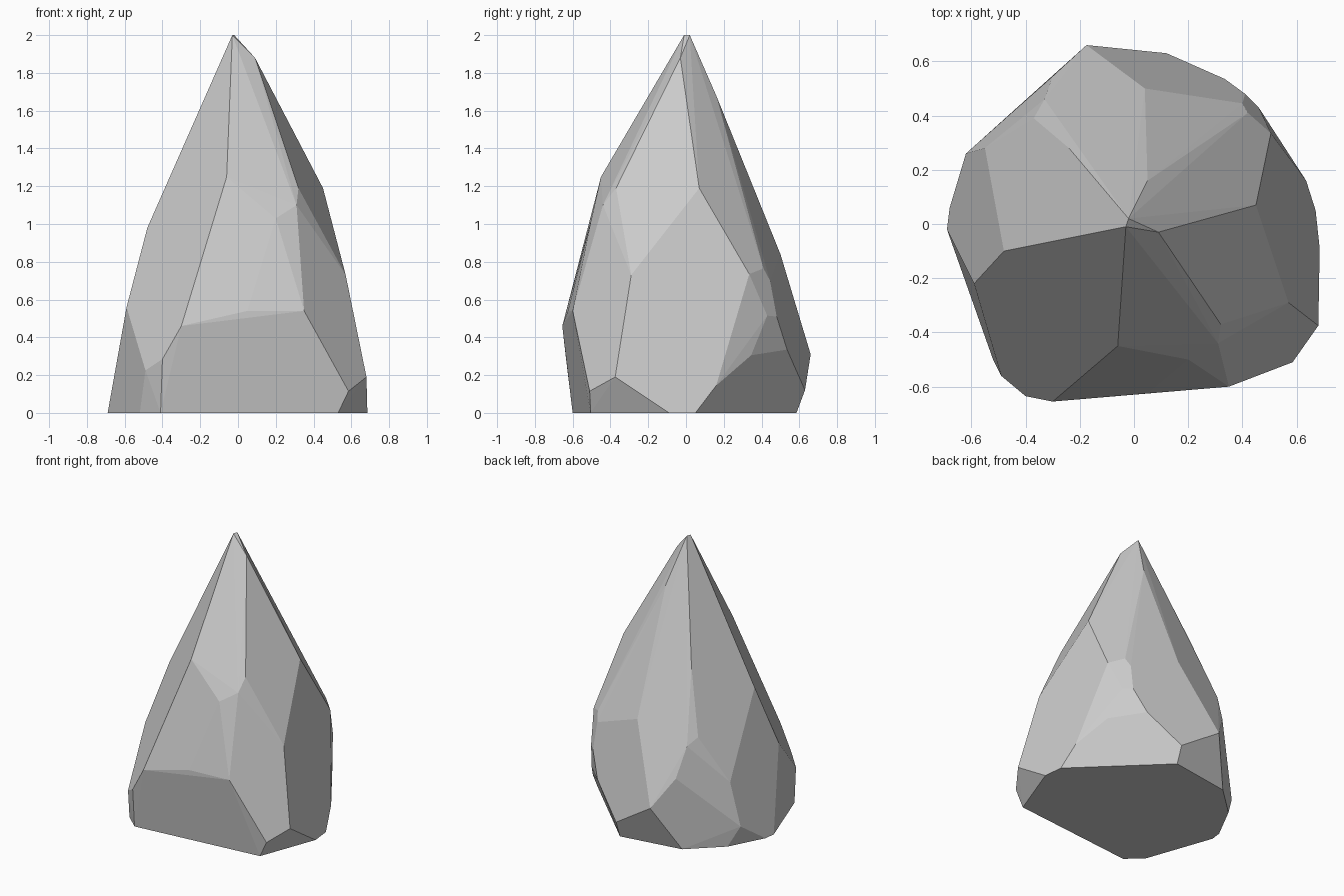
import bpy, bmesh, math

# Facet corners of the cut stone, grouped by ring
tip = [(-.03, -.01, 2), (-.02, .02, 2), (.09, -.03, 1.88), (.05, .16, 1.68)]
shoulder = [(-.06, -.45, 1.25), (.32, -.37, 1.19), (.45, .07, 1.19), (-.24, .28, 1.21),
            (-.48, -.10, .98), (.20, -.50, 1.03), (.31, -.44, 1.10), (.04, .50, .84)]
waist = [(-.59, -.22, .56), (-.30, -.655, .46), (.05, -.625, .54), (.35, -.60, .54),
         (.57, -.29, .73), (.505, .335, .735), (.42, .41, .765), (.40, .445, .70),
         (.46, .43, .515), (.41, .48, .51), (-.33, .46, .725), (-.37, .39, .775),
         (-.30, .545, .515), (-.55, .28, .455)]
skirt = [(-.49, -.56, .225), (-.40, -.635, .285), (.585, -.51, .115), (.68, -.375, .19),
         (.635, .16, .145), (.515, .345, .305), (.335, .535, .335), (.12, .63, .12),
         (-.175, .66, .31), (-.62, .26, .145)]
base = [(-.52, -.50), (-.41, -.60), (.53, -.505), (.685, -.09), (.67, .05),
        (.12, .585), (-.33, .515), (-.55, .31), (-.68, .06), (-.69, -.02)]

# Wrap the corners in a convex skin and merge near-flat triangles into facets
bm = bmesh.new()
for p in tip + shoulder + waist + skirt + [(x, y, 0) for x, y in base]:
    bm.verts.new(p)
bmesh.ops.convex_hull(bm, input=bm.verts)
bmesh.ops.delete(bm, geom=[v for v in bm.verts if not v.link_faces], context='VERTS')
bmesh.ops.dissolve_limit(bm, angle_limit=math.radians(3), verts=bm.verts, edges=bm.edges)
bmesh.ops.recalc_face_normals(bm, faces=bm.faces)

mesh = bpy.data.meshes.new("faceted_stone")
bm.to_mesh(mesh)
bm.free()
stone = bpy.data.objects.new("faceted_stone", mesh)
bpy.context.collection.objects.link(stone)
